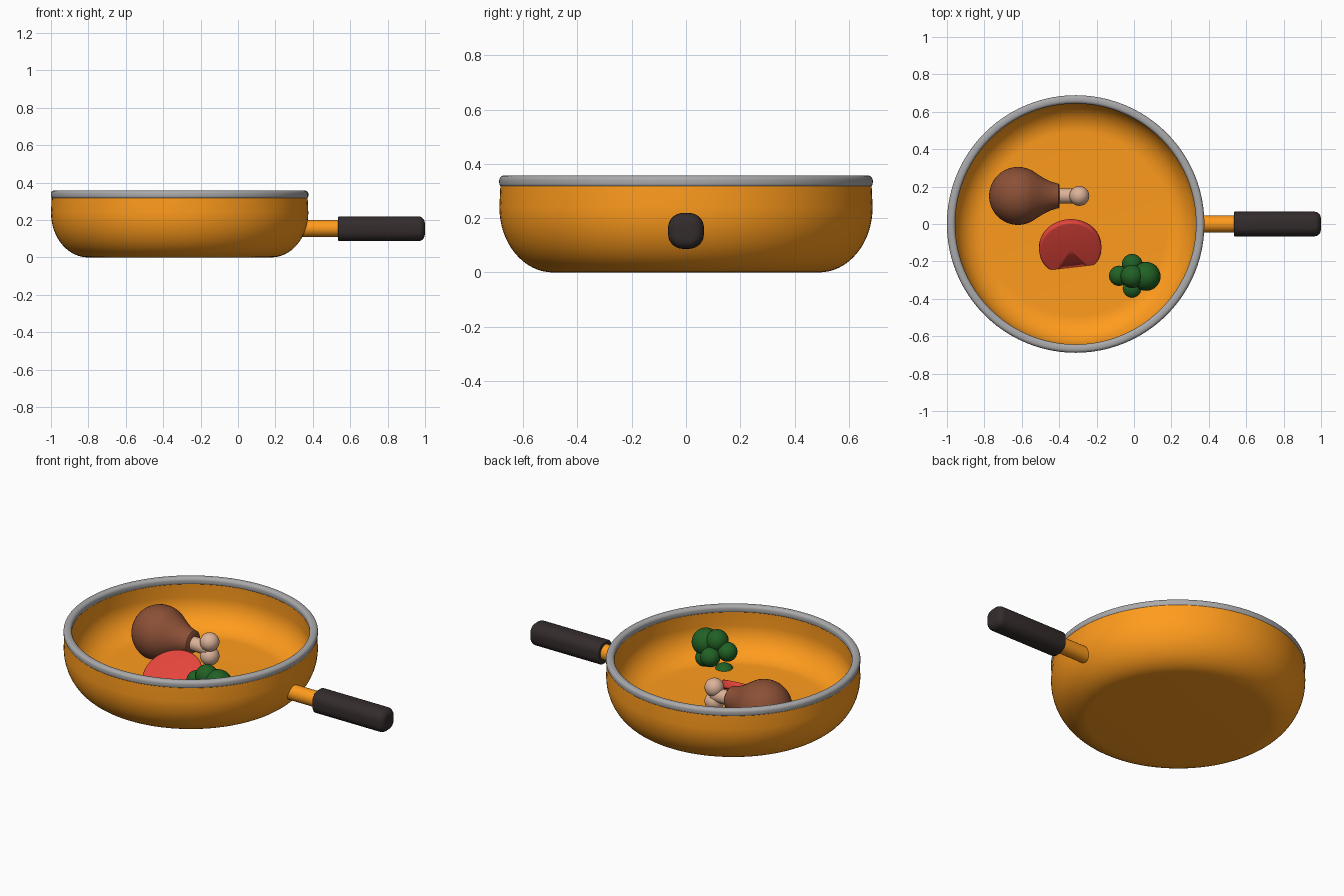
import bpy, bmesh
from math import sin, cos, pi, radians
from mathutils import Vector

if "Cube" in bpy.data.objects:
    bpy.data.objects.remove(bpy.data.objects["Cube"])

CX = -0.312      # pan centre
FLOOR = 0.075    # inside floor height


def material(name, rgb):
    m = bpy.data.materials.new(name)
    m.diffuse_color = (*rgb, 1)
    m.use_nodes = True
    m.node_tree.nodes["Principled BSDF"].inputs["Base Color"].default_value = m.diffuse_color
    return m


ORANGE = material("orange enamel", (1.0, 0.33, 0.012))
STEEL = material("steel", (0.40, 0.40, 0.41))
DARK = material("dark grip", (0.035, 0.025, 0.025))
MEAT = material("roast meat", (0.26, 0.08, 0.037))
BONE = material("bone", (0.72, 0.45, 0.32))
RED = material("red slice", (0.78, 0.06, 0.045))
GREEN = material("green", (0.015, 0.12, 0.018))


def finish(name, bm, mat, loc=(0, 0, 0), rot=(0, 0, 0), angle=35):
    bmesh.ops.recalc_face_normals(bm, faces=bm.faces[:])
    me = bpy.data.meshes.new(name)
    bm.to_mesh(me)
    bm.free()
    ob = bpy.data.objects.new(name, me)
    bpy.context.collection.objects.link(ob)
    ob.location, ob.rotation_euler = loc, rot
    me.materials.append(mat)
    bpy.ops.object.select_all(action='DESELECT')
    ob.select_set(True)
    bpy.context.view_layer.objects.active = ob
    bpy.ops.object.shade_smooth_by_angle(angle=radians(angle))
    return ob


def lathe(name, profile, mat, loc=(0, 0, 0), rot=(0, 0, 0), steps=64, closed=False, angle=35):
    """Spin (radius, z) points around z."""
    bm = bmesh.new()
    vs = [bm.verts.new((r, 0, z)) for r, z in profile]
    pairs = list(zip(vs, vs[1:])) + ([(vs[-1], vs[0])] if closed else [])
    es = [bm.edges.new(p) for p in pairs]
    bmesh.ops.spin(bm, geom=vs + es, cent=(0, 0, 0), axis=(0, 0, 1), angle=2 * pi,
                   steps=steps, use_merge=True)
    bmesh.ops.remove_doubles(bm, verts=bm.verts[:], dist=1e-5)
    return finish(name, bm, mat, loc, rot, angle)


def ball(name, loc, r, mat):
    bm = bmesh.new()
    bmesh.ops.create_uvsphere(bm, u_segments=32, v_segments=16, radius=r)
    return finish(name, bm, mat, loc, angle=60)


def rod(name, a, b, r1, r2, mat):
    a, b = Vector(a), Vector(b)
    bm = bmesh.new()
    bmesh.ops.create_cone(bm, cap_ends=True, segments=32, radius1=r1, radius2=r2,
                          depth=(b - a).length)
    rot = (b - a).to_track_quat('Z', 'Y').to_euler()
    return finish(name, bm, mat, (a + b) / 2, rot)


def arc(cr, cz, rr, rz, a0, a1, n):
    """Elliptical arc as (radius, z) points, angles in degrees."""
    out = []
    for i in range(n + 1):
        t = radians(a0 + (a1 - a0) * i / n)
        out.append((cr + rr * cos(t), cz + rz * sin(t)))
    return out


def trim_below(ob, z):
    """Cut away what is hidden inside the pan base."""
    bm = bmesh.new()
    bm.from_mesh(ob.data)
    inv = ob.matrix_basis.inverted()
    bmesh.ops.bisect_plane(bm, geom=bm.verts[:] + bm.edges[:] + bm.faces[:],
                           plane_co=inv @ Vector((0, 0, z)),
                           plane_no=inv.to_3x3() @ Vector((0, 0, 1)), clear_inner=True)
    bmesh.ops.holes_fill(bm, edges=[e for e in bm.edges if e.is_boundary])
    bm.to_mesh(ob.data)
    bm.free()


# Pan bowl: outer wall up, inner wall down
outer = [(0, 0)] + arc(0.49, 0.24, 0.198, 0.24, -90, 0, 16) + [(0.684, 0.325)]
inner = [(0.648, 0.325)] + arc(0.49, 0.24, 0.160, 0.24 - FLOOR, 0, -90, 16) + [(0, FLOOR)]
lathe("pan_bowl", outer + inner, ORANGE, (CX, 0, 0), steps=96)

# Steel rim band with rounded edges
rim = []
for sr, sz, a in ((1, 1, 0), (-1, 1, 90), (-1, -1, 180), (1, -1, 270)):
    rim += arc(0.666 + sr * 0.004, 0.3345 + sz * 0.005, 0.0185, 0.018, a, a + 90, 6)
lathe("pan_rim", rim, STEEL, (CX, 0, 0), steps=96, closed=True)

# Handle stem and grip
rod("handle_stem", (0.338, 0, 0.155), (0.56, 0, 0.155), 0.045, 0.045, ORANGE)
bm = bmesh.new()
bmesh.ops.create_cube(bm, size=1)
bmesh.ops.scale(bm, vec=(0.465, 0.132, 0.132), verts=bm.verts[:])
long_edges = [e for e in bm.edges if abs(e.verts[0].co.x - e.verts[1].co.x) > 0.1]
bmesh.ops.bevel(bm, geom=long_edges, offset=0.054, segments=8, profile=0.5, affect='EDGES')
for end, size in ((1, 0.035), (-1, 0.007)):
    es = [e for e in bm.edges if all(abs(v.co.x - end * 0.2325) < 1e-4 for v in e.verts)]
    bmesh.ops.bevel(bm, geom=es, offset=size, segments=5, profile=0.5, affect='EDGES')
finish("handle_grip", bm, DARK, (0.7665, 0, 0.153))

# Drumstick: meat, bone and two knobs
DY, DZ = 0.15, 0.19
meat = [(0, -0.155)] + arc(0, 0, 0.155, 0.155, -82, 28, 16)
meat += [(0.115, 0.106), (0.094, 0.14), (0.078, 0.172), (0.068, 0.205),
         (0.066, 0.217), (0.06, 0.222), (0, 0.222)]
lathe("drumstick_meat", meat, MEAT, (-0.62, DY, DZ), (0, pi / 2, 0), 48, angle=40)
rod("drumstick_bone", (-0.42, DY, 0.185), (-0.29, DY, 0.181), 0.04, 0.04, BONE)
for label, z in (("upper", 0.222), ("lower", 0.140)):
    ball("bone_knob_" + label, (-0.292, DY, z), 0.053, BONE)

# Red slice: bevelled disc leaning out of the pan floor
tilt, yaw, half = radians(30), 0.115, 0.023
normal = Vector((sin(tilt) * sin(yaw), -sin(tilt) * cos(yaw), cos(tilt)))
face_centre = Vector((-0.34, -0.137, 0.130))
disc = [(0, -half)] + arc(0.155, -half + 0.012, 0.012, 0.012, -90, 0, 4)
disc += arc(0.155, half - 0.012, 0.012, 0.012, 0, 90, 4) + [(0, half)]
slice_ob = lathe("red_slice", disc, RED, face_centre - normal * half, (tilt, 0, yaw), 48)
trim_below(slice_ob, FLOOR - 0.01)

# Green cluster: raised florets and one resting in the floor
florets = [(-0.01, -0.28, 0.262, 0.062), (-0.08, -0.277, 0.215, 0.054),
           (0.065, -0.28, 0.235, 0.077), (-0.01, -0.215, 0.188, 0.055),
           (0.055, -0.252, 0.155, 0.05), (-0.01, -0.345, 0.045, 0.057)]
for i, (x, y, z, r) in enumerate(florets):
    ob = ball(f"floret_{i + 1}", (x, y, z), r, GREEN)
    if z - r < FLOOR:
        trim_below(ob, FLOOR - 0.01)
